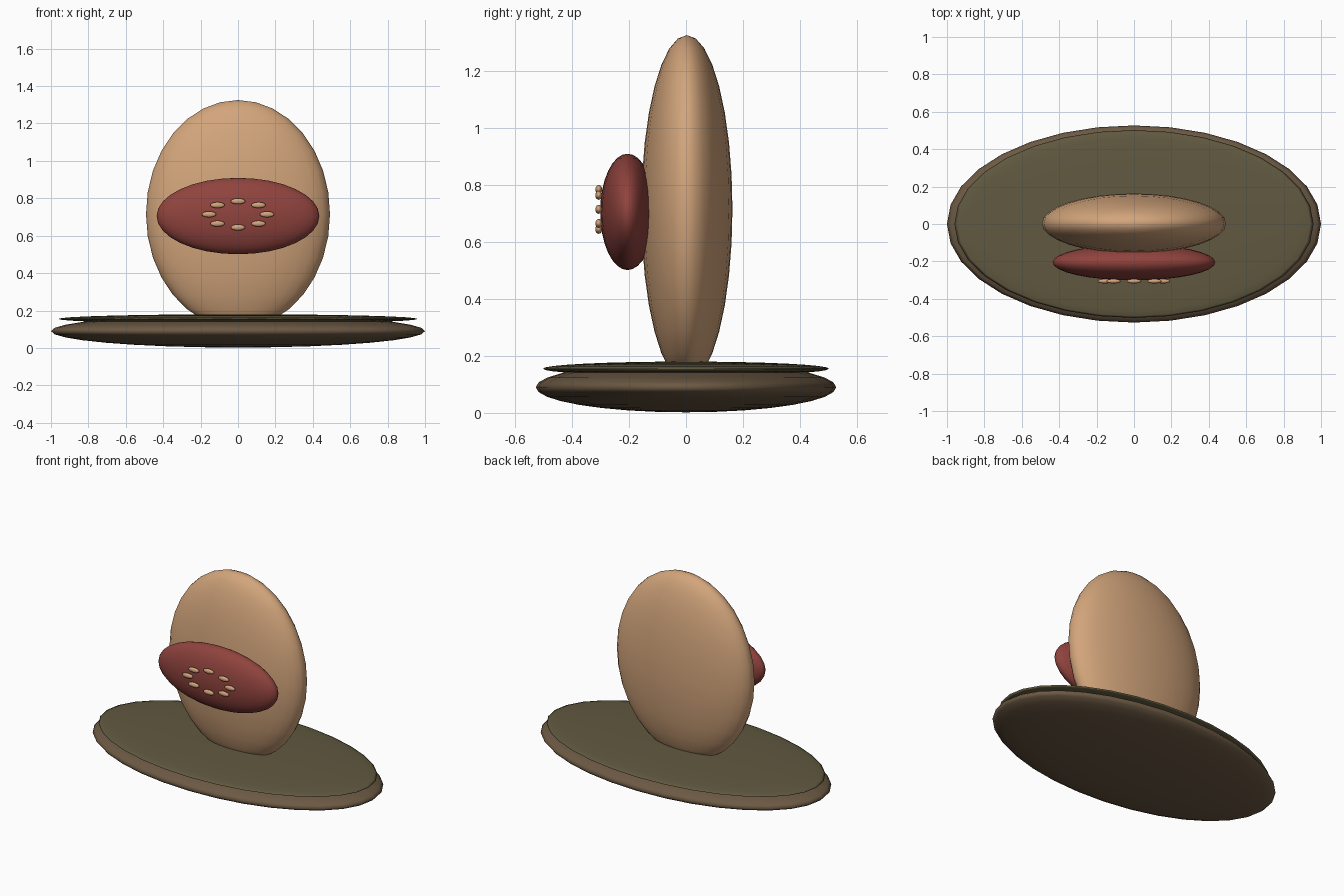
import bpy
import math

if "Cube" in bpy.data.objects:
    bpy.data.objects.remove(bpy.data.objects["Cube"])


def material(name, rgb):
    m = bpy.data.materials.new(name)
    m.diffuse_color = (*[c ** 2.2 for c in rgb], 1)
    m.use_nodes = True
    m.node_tree.nodes["Principled BSDF"].inputs["Base Color"].default_value = m.diffuse_color
    return m


def ellipsoid(name, centre, radii, mat, segments=32, rings=16):
    bpy.ops.mesh.primitive_uv_sphere_add(segments=segments, ring_count=rings, radius=1, location=centre)
    ob = bpy.context.object
    ob.name = name
    ob.scale = radii
    bpy.ops.object.transform_apply(location=False, rotation=False, scale=True)
    bpy.ops.object.shade_smooth()
    ob.data.materials.append(mat)
    return ob


tan = material("tan", (0.82, 0.64, 0.48))
red = material("dark_red", (0.56, 0.27, 0.25))
brown = material("brown", (0.42, 0.35, 0.27))
olive = material("olive", (0.38, 0.35, 0.26))

# Oval base with a thin top plate
ellipsoid("base", (0, 0, 0.09), (1.0, 0.527, 0.088), brown)
ellipsoid("base_top", (0, 0, 0.155), (0.96, 0.502, 0.025), olive)

# Upright flattened egg body
ellipsoid("body", (0, 0.003, 0.715), (0.492, 0.16, 0.61), tan)

# Red oval on the front
ellipsoid("front_oval", (0, -0.205, 0.705), (0.435, 0.096, 0.204), red)

# Ring of small studs
for i in range(8):
    a = i * math.tau / 8
    ellipsoid(f"stud_{i + 1}", (0.155 * math.cos(a), -0.306, 0.714 + 0.07 * math.sin(a)),
              (0.039, 0.012, 0.016), tan, 16, 8)
